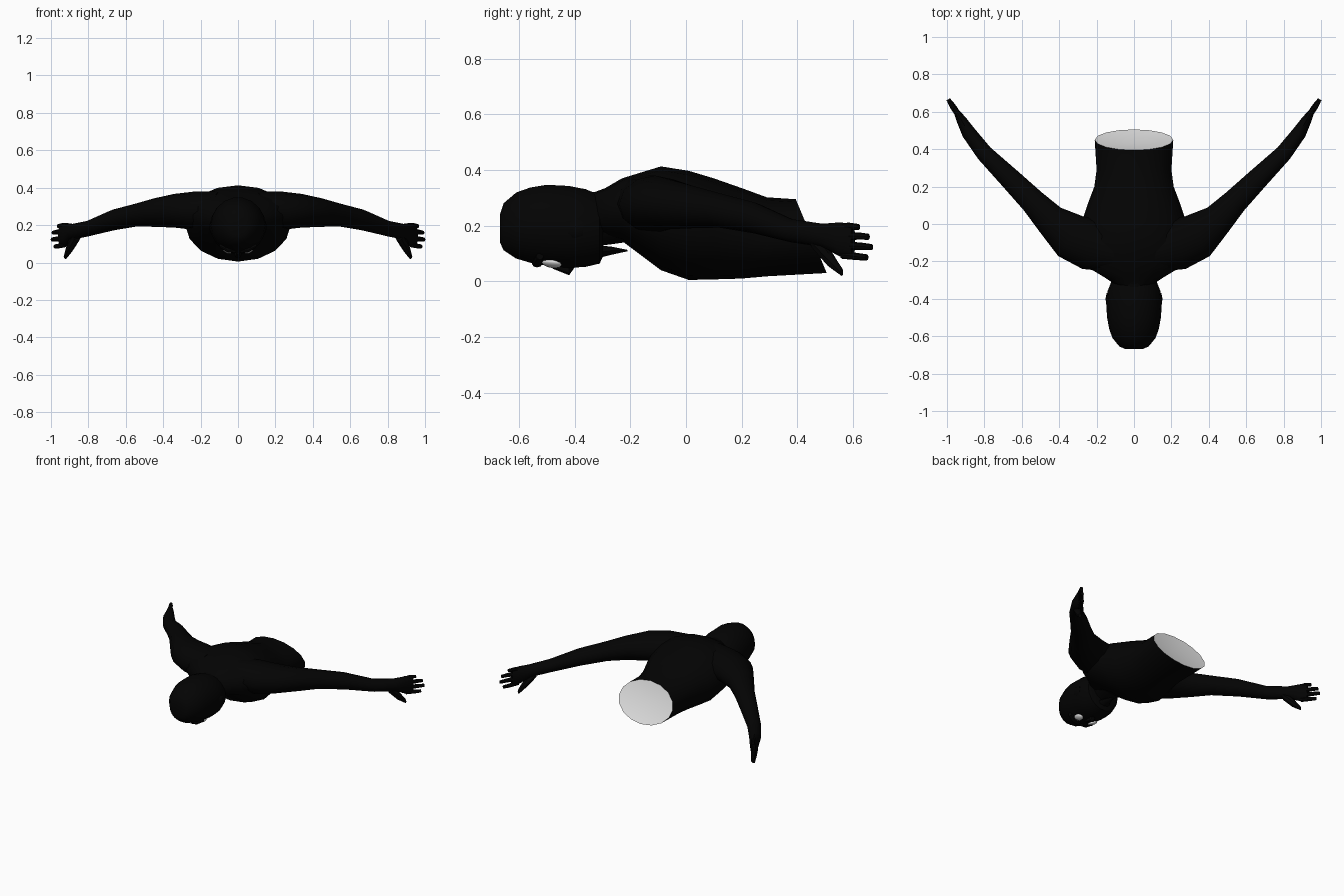
import bpy, bmesh, math
from mathutils import Vector

if "Cube" in bpy.data.objects:
    bpy.data.objects.remove(bpy.data.objects["Cube"])


def material(name, value):
    m = bpy.data.materials.new(name)
    m.use_nodes = True
    colour = (value, value, value, 1)
    m.diffuse_color = colour
    m.node_tree.nodes["Principled BSDF"].inputs["Base Color"].default_value = colour
    return m


BLACK = material("matte black", 0.001)
WHITE = material("plain white", 1.0)


def finish(name, bm, mats):
    bmesh.ops.recalc_face_normals(bm, faces=bm.faces[:])
    mesh = bpy.data.meshes.new(name)
    bm.to_mesh(mesh)
    bm.free()
    for m in mats:
        mesh.materials.append(m)
    ob = bpy.data.objects.new(name, mesh)
    bpy.context.collection.objects.link(ob)
    bpy.ops.object.select_all(action="DESELECT")
    ob.select_set(True)
    bpy.context.view_layer.objects.active = ob
    bpy.ops.object.shade_smooth_by_angle(angle=math.radians(40))
    return ob


def tube(name, sections, sides=14, mirror=1, lean=0, end_mat=0):
    """Loft ellipses given as (x, y, z, half width, half height).
    lean slants the last ring; end_mat colours its slightly dished cap."""
    bm = bmesh.new()
    centres = [Vector((s[0] * mirror, s[1], s[2])) for s in sections]
    rings = []
    for i, s in enumerate(sections):
        d = centres[min(i + 1, len(centres) - 1)] - centres[max(i - 1, 0)]
        side = Vector((d.y, -d.x, 0)).normalized()
        up = Vector((0, -lean if i == len(sections) - 1 else 0, 1))
        ring = []
        for k in range(sides):
            a = math.tau * k / sides
            ring.append(bm.verts.new(
                centres[i] + side * s[3] * math.cos(a) + up * s[4] * math.sin(a)))
        rings.append(ring)
    for r, q in zip(rings, rings[1:]):
        for k in range(sides):
            n = (k + 1) % sides
            bm.faces.new((r[k], r[n], q[n], q[k]))
    bm.faces.new(rings[0])
    cap = bm.faces.new(rings[-1])
    cap.material_index = end_mat
    hub = bmesh.ops.poke(bm, faces=[cap])["verts"][0]
    hub.co -= d.normalized() * sections[-1][4] * 0.15
    return finish(name, bm, [BLACK, WHITE] if end_mat else [BLACK])


def body(name, profile, **options):
    """Centred loft along y from (y, top, bottom, half width)."""
    return tube(name, [(0, y, (t + b) / 2, w, (t - b) / 2)
                       for y, t, b, w in profile], **options)


# Torso with the slanted white waist cut
body("torso", [
    (-0.33, 0.32, 0.16, 0.09), (-0.29, 0.335, 0.16, 0.15),
    (-0.23, 0.37, 0.145, 0.25), (-0.09, 0.413, 0.04, 0.29),
    (0.01, 0.397, 0.005, 0.28), (0.1, 0.37, 0.007, 0.25),
    (0.2, 0.335, 0.01, 0.212), (0.29, 0.302, 0.018, 0.2),
    (0.45, 0.295, 0.03, 0.21)], sides=16, lean=0.42, end_mat=1)

# Neck and head, face down
body("neck", [(-0.42, 0.32, 0.12, 0.09), (-0.31, 0.325, 0.125, 0.09),
              (-0.2, 0.35, 0.14, 0.13)])
body("head", [
    (-0.669, 0.24, 0.14, 0.045), (-0.655, 0.282, 0.11, 0.078),
    (-0.61, 0.321, 0.08, 0.115), (-0.56, 0.339, 0.065, 0.133),
    (-0.5, 0.349, 0.054, 0.144), (-0.42, 0.345, 0.046, 0.149),
    (-0.36, 0.333, 0.05, 0.142), (-0.31, 0.312, 0.062, 0.122),
    (-0.298, 0.26, 0.09, 0.095)], sides=18)
body("nose", [(-0.48, 0.07, 0.046, 0.01), (-0.42, 0.07, 0.022, 0.02),
              (-0.4, 0.07, 0.05, 0.016)], sides=8)
body("chin_point", [(-0.33, 0.13, 0.08, 0.06), (-0.27, 0.125, 0.095, 0.03),
                    (-0.21, 0.113, 0.108, 0.006)], sides=8)

for label, m in (("left", 1), ("right", -1)):
    # Eye, brow and ear
    bm = bmesh.new()
    bmesh.ops.create_uvsphere(bm, u_segments=12, v_segments=8, radius=1)
    eye = finish(label + "_eye", bm, [WHITE])
    eye.scale = (0.026, 0.036, 0.013)
    eye.location = (m * 0.057, -0.482, 0.064)
    eye.rotation_euler = (-0.15, -m * 0.4, 0)
    tube(label + "_brow", [(0.012, -0.535, 0.062, 0.018, 0.012),
                           (0.055, -0.535, 0.068, 0.018, 0.014),
                           (0.095, -0.525, 0.09, 0.014, 0.012)], 8, m)
    tube(label + "_ear", [(0.135, -0.44, 0.19, 0.008, 0.02),
                          (0.143, -0.4, 0.19, 0.01, 0.035),
                          (0.14, -0.37, 0.19, 0.006, 0.025)], 8, m)

    # Shoulder, arm and palm
    tube(label + "_arm", [
        (0.1, -0.15, 0.28, 0.11, 0.1), (0.23, -0.11, 0.277, 0.138, 0.103),
        (0.34, -0.065, 0.277, 0.125, 0.09), (0.45, 0.025, 0.267, 0.085, 0.076),
        (0.54, 0.12, 0.255, 0.068, 0.062), (0.665, 0.245, 0.228, 0.057, 0.056),
        (0.8, 0.378, 0.182, 0.045, 0.042), (0.885, 0.49, 0.165, 0.038, 0.042),
        (0.922, 0.555, 0.15, 0.027, 0.062), (0.948, 0.6, 0.145, 0.016, 0.06)],
        12, m)

    # Fingers fan out from the knuckles
    tips = [("little", 0.96, 0.62, 0.195), ("ring", 0.988, 0.655, 0.16),
            ("middle", 0.993, 0.667, 0.123), ("index", 0.978, 0.65, 0.086)]
    for i, (finger, x, y, z) in enumerate(tips):
        tube(f"{label}_{finger}_finger", [
            (0.925, 0.56, 0.193 - i * 0.032, 0.015, 0.016),
            (x - 0.022, y - 0.035, z + 0.003, 0.014, 0.013),
            (x, y, z, 0.011, 0.011)], 8, m)
    tube(label + "_thumb", [
        (0.86, 0.46, 0.145, 0.026, 0.03), (0.895, 0.51, 0.09, 0.022, 0.035),
        (0.912, 0.54, 0.055, 0.016, 0.022), (0.922, 0.56, 0.033, 0.011, 0.014)],
        8, m)
